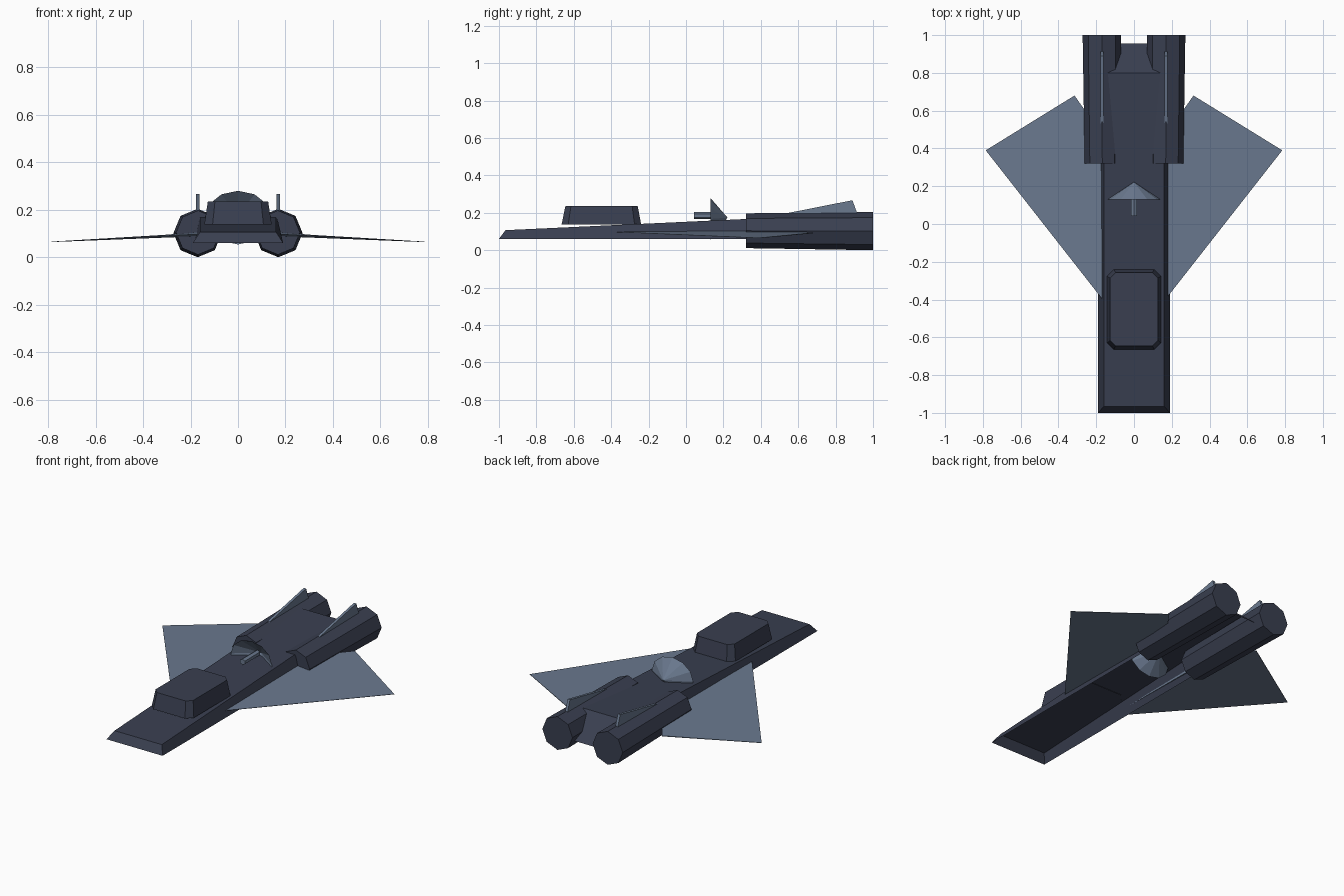
import bpy, bmesh, math
from mathutils import Vector

if "Cube" in bpy.data.objects:
    bpy.data.objects.remove(bpy.data.objects["Cube"])


def material(name, rgb):
    m = bpy.data.materials.new(name)
    m.diffuse_color = (*rgb, 1)
    m.use_nodes = True
    m.node_tree.nodes["Principled BSDF"].inputs["Base Color"].default_value = m.diffuse_color
    return m


DARK = material("dark navy", (0.041, 0.049, 0.080))
BLUE = material("slate blue", (0.145, 0.192, 0.275))


def loft(name, rings, mat, cap_start=True, cap_end=True):
    """Bridge successive closed rings of points, flat shaded."""
    bm = bmesh.new()
    vs = [[bm.verts.new(p) for p in ring] for ring in rings]
    n = len(rings[0])
    for a, b in zip(vs, vs[1:]):
        for i in range(n):
            j = (i + 1) % n
            bm.faces.new((a[i], a[j], b[j], b[i]))
    if cap_start:
        bm.faces.new(vs[0][::-1])
    if cap_end:
        bm.faces.new(vs[-1])
    bmesh.ops.remove_doubles(bm, verts=bm.verts[:], dist=0.0002)
    bmesh.ops.recalc_face_normals(bm, faces=bm.faces[:])
    me = bpy.data.meshes.new(name)
    bm.to_mesh(me)
    bm.free()
    me.materials.append(mat)
    ob = bpy.data.objects.new(name, me)
    bpy.context.collection.objects.link(ob)
    return ob


def rect(x, y0, y1, z0, z1):
    return [(-x, y0, z0), (x, y0, z0), (x, y1, z1), (-x, y1, z1)]


def chamfered(x, y0, y1, z, c):
    return [(-x + c, y0, z), (x - c, y0, z), (x, y0 + c, z), (x, y1 - c, z),
            (x - c, y1, z), (-x + c, y1, z), (-x, y1 - c, z), (-x, y0 + c, z)]


def circle(cx, y, cz, rx, rz, n):
    return [(cx + rx * math.sin(math.tau * i / n), y, cz + rz * math.cos(math.tau * i / n))
            for i in range(n)]


# Wedge-shaped hull shell, open underneath
loft("hull", [rect(0.19, -1.0, 0.955, 0.06, 0.06),
              rect(0.16, -0.965, 0.80, 0.107, 0.189)], DARK, cap_start=False)

# Cabin block with chamfered corners
loft("cabin", [chamfered(0.142, -0.665, -0.24, 0.138, 0.035),
               chamfered(0.127, -0.645, -0.258, 0.235, 0.03)], DARK, cap_start=False)

# Open conical dish and its feed horn
loft("dish", [circle(0, 0.13, 0.167, 0.14, 0.113, 12),
              circle(0, 0.222, 0.174, 0.0001, 0.0001, 12)], BLUE,
     cap_start=False, cap_end=False)
loft("dish_feed", [circle(0, 0.043, 0.185, 0.018, 0.018, 6),
                   circle(0, 0.19, 0.185, 0.018, 0.018, 6)], BLUE)

# Mirrored engines, wings and fins
for s, side in ((-1, "left"), (1, "right")):
    loft(side + "_engine", [circle(s * 0.168, 0.32, 0.104, 0.093, 0.093, 8),
                            circle(s * 0.17, 1.0, 0.102, 0.102, 0.102, 8)], DARK)

    # thick at the root, running to a thin drooped tip
    plan = [(0.17, -0.395, 0.098, 0.001), (0.785, 0.39, 0.065, 0.001),
            (0.315, 0.68, 0.092, 0.002), (0.17, 0.475, 0.097, 0.009)]
    loft(side + "_wing", [[(s * x, y, z - t) for x, y, z, t in plan],
                          [(s * x, y, z + t) for x, y, z, t in plan]], BLUE)

    # small triangular fin on top of each engine
    tri = [(0.50, 0.190), (0.89, 0.267), (0.916, 0.195)]
    loft(side + "_fin", [[(s * 0.162, y, z) for y, z in tri],
                         [(s * 0.178, y, z) for y, z in tri]], BLUE)
